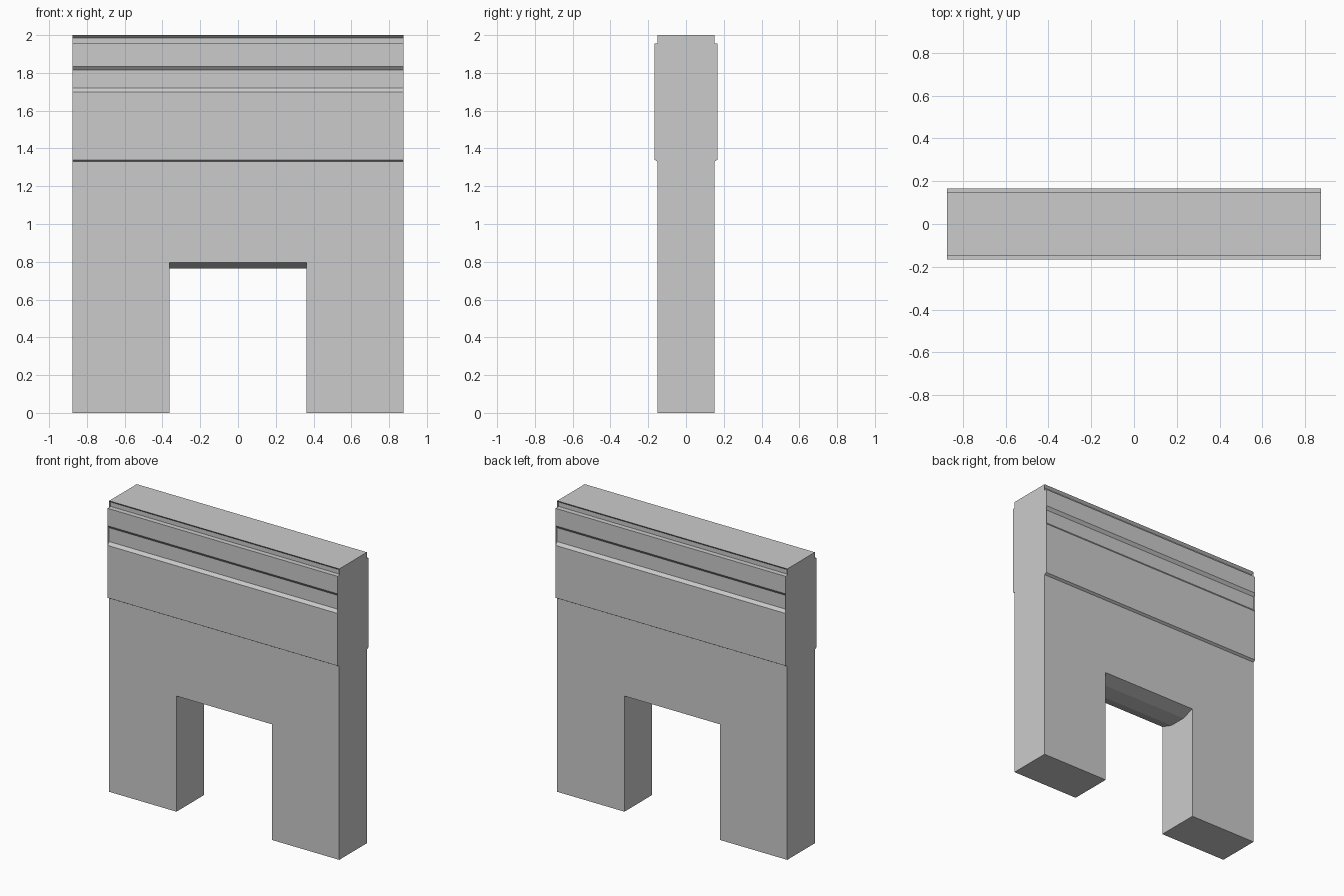
import bpy, bmesh

if "Cube" in bpy.data.objects:
    bpy.data.objects.remove(bpy.data.objects["Cube"])

HX = 0.875      # half length of the wall
DOOR = 0.363    # half width of the opening


def make_object(name, bm):
    mesh = bpy.data.meshes.new(name)
    bm.to_mesh(mesh)
    bm.free()
    obj = bpy.data.objects.new(name, mesh)
    bpy.context.collection.objects.link(obj)
    return obj


def extrude_x(name, profile, half):
    """Extrude a closed (y, z) profile symmetrically along x."""
    bm = bmesh.new()
    face = bm.faces.new([bm.verts.new((-half, y, z)) for y, z in profile])
    geo = bmesh.ops.extrude_face_region(bm, geom=[face])["geom"]
    moved = [v for v in geo if isinstance(v, bmesh.types.BMVert)]
    bmesh.ops.translate(bm, verts=moved, vec=(2 * half, 0, 0))
    bmesh.ops.recalc_face_normals(bm, faces=bm.faces)
    return make_object(name, bm)


def mirrored(side):
    """Close a half profile by mirroring it in y."""
    return side + [(-y, z) for y, z in reversed(side)]


# Recesses that run the length of the wall
groove = [(0.167, 1.70), (0.15, 1.72), (0.15, 1.815), (0.167, 1.835)]
top_gap = [(0.15, 1.955), (0.133, 1.955), (0.133, 1.985), (0.15, 2.0)]

# Wall with raised upper band
side = [(0.15, 0), (0.15, 1.33), (0.167, 1.34)] + groove + [(0.167, 1.955)] + top_gap[1:]
wall = extrude_x("wall", mirrored(side), HX)

# Opening with a chamfered lintel underside
opening = [(0.3, -0.1), (0.3, 0.795), (0.15, 0.795), (0.06, 0.765)]
cutter = extrude_x("opening_cutter", mirrored(opening), DOOR)
cutter.hide_render = True
cutter.hide_viewport = True
cut = wall.modifiers.new("opening", "BOOLEAN")
cut.operation = "DIFFERENCE"
cut.solver = "EXACT"
cut.object = cutter

# Thin end stops closing the recesses
bm = bmesh.new()
for x in (-HX, HX):
    for s in (-1, 1):
        for shape in (groove, top_gap):
            face = bm.faces.new([bm.verts.new((x, s * y, z)) for y, z in shape])
            face.normal_update()
            if face.normal.x * x < 0:
                face.normal_flip()
make_object("recess_end_stops", bm)
